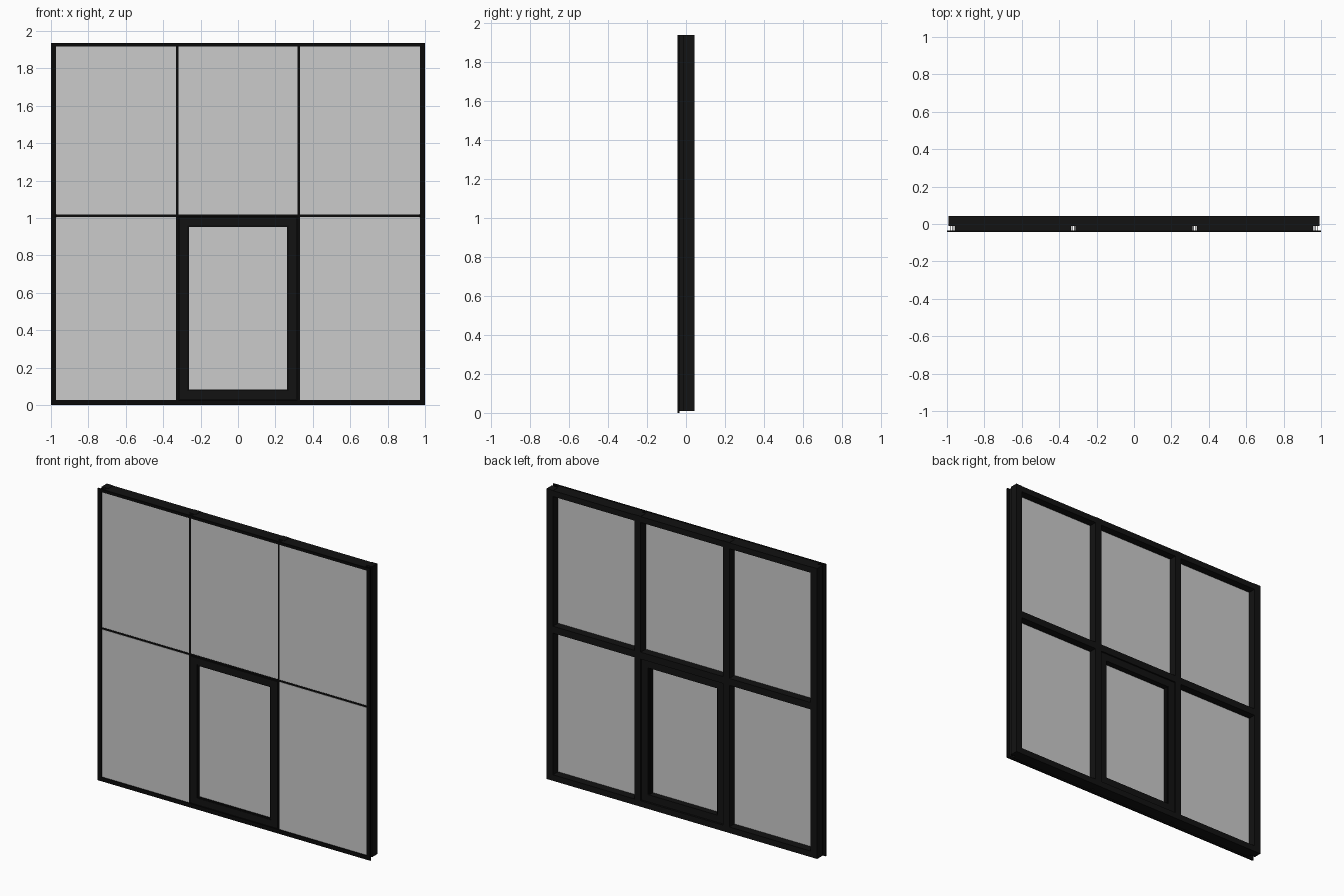
import bpy, bmesh
from mathutils import Matrix, Vector

if "Cube" in bpy.data.objects:
    bpy.data.objects.remove(bpy.data.objects["Cube"])


def material(name, rgba):
    m = bpy.data.materials.new(name)
    m.diffuse_color = rgba
    m.use_nodes = True
    m.node_tree.nodes["Principled BSDF"].inputs["Base Color"].default_value = m.diffuse_color
    return m


BLACK = material("black_aluminium", (0.006, 0.006, 0.006, 1))
SEAL = material("rubber_seal", (0.003, 0.003, 0.003, 1))
GLASS = material("grey_glass", (0.52, 0.52, 0.52, 0.55))


def build(name, boxes, mat):
    """One object from boxes given as (x0, x1, y0, y1, z0, z1)."""
    bm = bmesh.new()
    for x0, x1, y0, y1, z0, z1 in boxes:
        size = Matrix.Diagonal((x1 - x0, y1 - y0, z1 - z0, 1))
        mid = Vector((x0 + x1, y0 + y1, z0 + z1)) / 2
        bmesh.ops.create_cube(bm, size=1, matrix=Matrix.Translation(mid) @ size)
    me = bpy.data.meshes.new(name)
    bm.to_mesh(me)
    bm.free()
    me.materials.append(mat)
    ob = bpy.data.objects.new(name, me)
    bpy.context.collection.objects.link(ob)
    return ob


def ring(x0, x1, z0, z1, w, y0, y1):
    """Four boxes forming a rectangular frame of width w."""
    return [(x0, x0 + w, y0, y1, z0, z1), (x1 - w, x1, y0, y1, z0, z1),
            (x0 + w, x1 - w, y0, y1, z0, z0 + w), (x0 + w, x1 - w, y0, y1, z1 - w, z1)]


FRONT, BACK, NOSE = -0.043, 0.043, -0.010
MX, TZ, HALF = 0.325, 1.012, 0.023       # mullion x, transom z, half profile width
TOP, BOTTOM = 1.936, 0.01
xs = [-0.968, -MX, MX, 0.968]

# Vertical mullions: deep body with two nose fins leaving an open channel
for i, x in enumerate(xs):
    edge = i in (0, 3)
    n = 0.014 if edge else 0.007
    build(f"mullion_{i}", [
        (x - HALF, x + HALF, NOSE, BACK, BOTTOM, TOP),
        (x - n, x - n + 0.004, -0.034, NOSE, BOTTOM, TOP),
        (x + n - 0.004, x + n, -0.034, NOSE, BOTTOM, TOP)], BLACK)
    if not edge:
        build(f"vertical_seal_{i}", [(x - 0.007, x + 0.007, -0.037, -0.034, 0.02, 1.92)], SEAL)

# Horizontal rails between mullions
for i in range(3):
    a, b = xs[i] + HALF, xs[i + 1] - HALF
    for name, z0, z1, n0, n1 in (("bottom_rail", BOTTOM, 0.05, BOTTOM, 0.027),
                                 ("transom", TZ - HALF, TZ + HALF, TZ - 0.007, TZ + 0.007),
                                 ("top_rail", 1.895, TOP - 0.002, 1.915, TOP - 0.002)):
        build(f"{name}_{i}", [(a, b, NOSE, BACK, z0, z1),
                              (a - 0.012, b + 0.012, -0.034, NOSE, n0, n1)], BLACK)
build("transom_seal", [(-0.97, 0.97, -0.037, -0.034, TZ - 0.006, TZ + 0.006)], SEAL)

# Front cover strip round the perimeter
build("perimeter_cover", [
    (-1, -0.972, FRONT, -0.034, 0, TOP), (0.972, 1, FRONT, -0.034, 0, TOP),
    (-0.972, 0.972, FRONT, -0.034, 0, 0.027),
    (-0.972, 0.972, FRONT, -0.034, 1.917, TOP)], SEAL)
build("side_closer", [(s - 0.004, s + 0.004, -0.012, BACK, BOTTOM, TOP)
                      for s in (-0.988, 0.988)], BLACK)

# Fixed glass panes
cols = [(-0.974, -MX - 0.007), (-MX + 0.007, MX - 0.007), (MX + 0.007, 0.974)]
for i, (a, b) in enumerate(cols):
    build(f"upper_glass_{i}", [(a, b, -0.037, -0.012, TZ + 0.007, 1.918)], GLASS)
    if i != 1:
        build(f"lower_glass_{i}", [(a, b, -0.037, -0.012, 0.025, TZ - 0.007)], GLASS)

# Opening sash in the middle lower bay
build("sash_frame", ring(-0.316, 0.316, 0.03, 1.004, 0.045, -0.040, -0.012)
      + ring(-0.302, 0.302, 0.052, 0.988, 0.048, -0.012, 0.034), BLACK)
build("sash_bead", ring(-0.271, 0.271, 0.074, 0.962, 0.010, -0.037, -0.028)
      + ring(-0.262, 0.262, 0.080, 0.958, 0.016, -0.004, 0.026), SEAL)
build("sash_glass", [(-0.262, 0.262, -0.030, -0.006, 0.083, 0.954)], GLASS)
